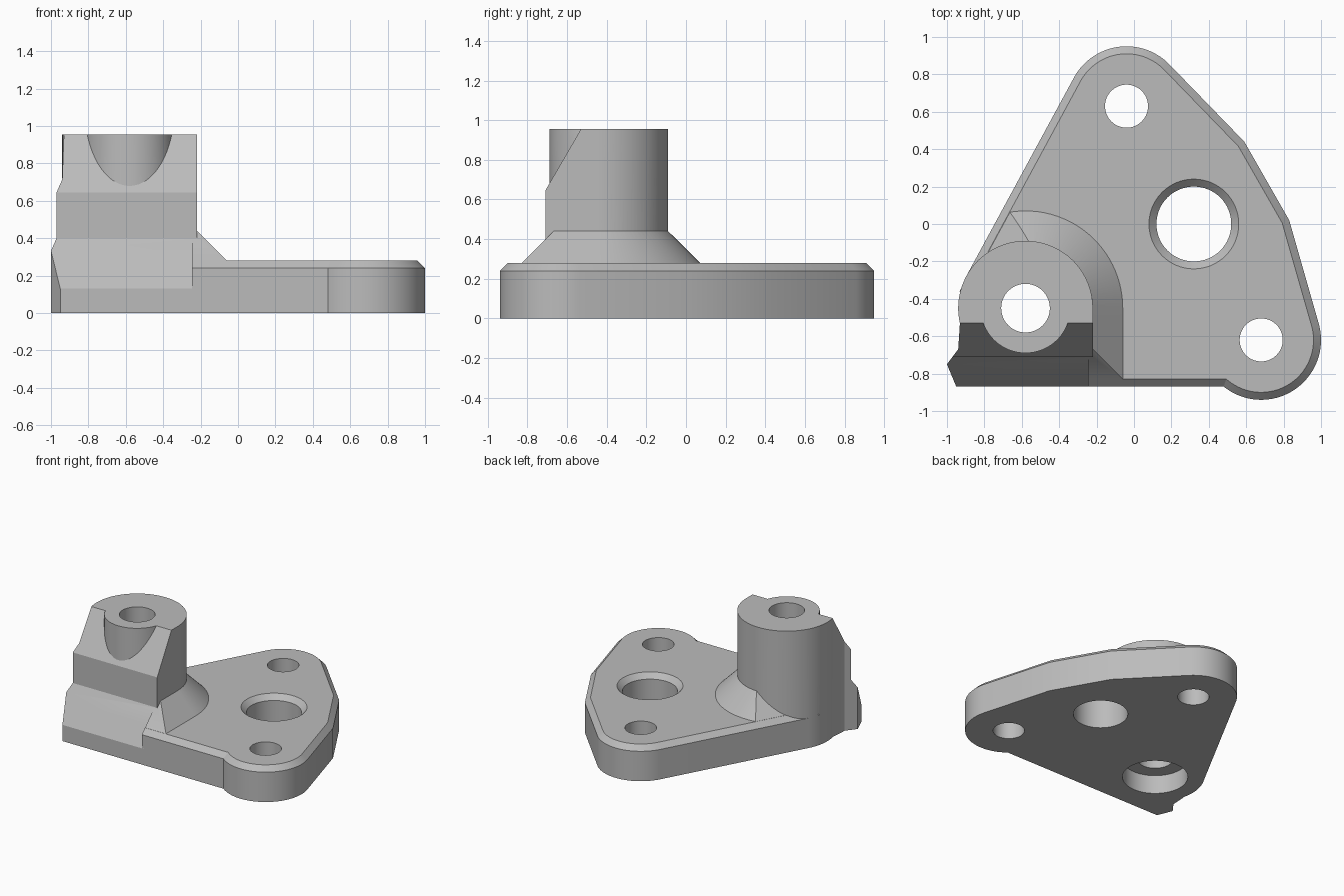
import bpy, bmesh
from math import radians, cos, sin
from mathutils import Vector

if "Cube" in bpy.data.objects:
    bpy.data.objects.remove(bpy.data.objects["Cube"], do_unlink=True)

grey = bpy.data.materials.new("machined_grey")
grey.use_nodes = True
grey.diffuse_color = (0.5, 0.5, 0.5, 1)
grey.node_tree.nodes["Principled BSDF"].inputs["Base Color"].default_value = (0.5, 0.5, 0.5, 1)

TOWER, BACK, RIGHT, BORE = (-0.58, -0.45), (-0.04, 0.63), (0.68, -0.62), (0.32, 0.0)
THICK, TOP, FRONT, CHAMFER = 0.28, 0.955, -0.87, 0.04
TANGENT = 151.5  # direction the straight left wall faces


def arc(centre, r, a0, a1, n=32):
    angles = [radians(a0 + (a1 - a0) * i / n) for i in range(n + 1)]
    return [(centre[0] + r * cos(a), centre[1] + r * sin(a)) for a in angles]


def make_object(name, bm):
    bmesh.ops.recalc_face_normals(bm, faces=bm.faces)
    mesh = bpy.data.meshes.new(name)
    bm.to_mesh(mesh)
    bm.free()
    mesh.materials.append(grey)
    obj = bpy.data.objects.new(name, mesh)
    bpy.context.collection.objects.link(obj)
    return obj


def loft(rings):
    """Closed solid through matching rings of 3D points."""
    bm = bmesh.new()
    loops = [[bm.verts.new(p) for p in ring] for ring in rings]
    for a, b in zip(loops, loops[1:]):
        for i in range(len(a)):
            j = (i + 1) % len(a)
            bm.faces.new((a[i], a[j], b[j], b[i]))
    bm.faces.new(loops[0][::-1])
    bm.faces.new(loops[-1])
    bmesh.ops.recalc_face_normals(bm, faces=bm.faces)
    return bm


def prism(outline, z0, z1):
    return loft([[(x, y, z) for x, y in outline] for z in (z0, z1)])


def side_prism(profile, x0, x1):
    return loft([[(x, y, z) for y, z in profile] for x in (x0, x1)])


def turned(centre, steps):
    """Round solid from (radius, height) steps."""
    return loft([[(x, y, z) for x, y in arc(centre, r, 0, 360, 64)[:-1]] for r, z in steps])


def combine(target, tool, operation):
    mod = target.modifiers.new("combine", "BOOLEAN")
    mod.operation, mod.solver, mod.object = operation, "EXACT", tool
    bpy.context.view_layer.objects.active = target
    bpy.ops.object.modifier_apply(modifier=mod.name)
    bpy.data.objects.remove(tool, do_unlink=True)


# Base plate with a chamfered top rim
outline = [(-0.7, FRONT)]
outline += arc(RIGHT, 0.32, -128.7, 15)
outline += [(0.83, 0.02), (0.59, 0.44)]
outline += arc(BACK, 0.32, 45, TANGENT)
outline += arc(TOWER, 0.36, TANGENT, TANGENT, 1)[:1]
bm = prism(outline, 0, THICK)
rim = [e for e in bm.edges if all(v.co.z > THICK - 0.001 for v in e.verts)]
bmesh.ops.bevel(bm, geom=rim, offset=CHAMFER, offset_type="OFFSET", segments=1,
                affect="EDGES", clamp_overlap=False)
bracket = make_object("mounting_bracket", bm)

# Sloped flare at the foot of the tower, trimmed by the chamfer planes
rings = []
for r, z in ((0.555, 0.245), (0.36, 0.44)):
    ring = [(-0.58, FRONT), (TOWER[0] + r, FRONT)] + arc(TOWER, r, 0, 150, 40)
    rings.append([(x, y, z) for x, y in ring])
bm = loft(rings)
wall = Vector((cos(radians(TANGENT)), sin(radians(TANGENT)), 0))
trims = [(Vector((*TOWER, 0)) + wall * 0.36, wall), (Vector((0, FRONT, 0)), Vector((0, -1, 0)))]
for point, outward in trims:
    point.z = THICK - CHAMFER - 0.002
    cut = bmesh.ops.bisect_plane(bm, geom=bm.verts[:] + bm.edges[:] + bm.faces[:], plane_co=point,
                                 plane_no=outward + Vector((0, 0, 1)), clear_outer=True)
    edges = [g for g in cut["geom_cut"] if isinstance(g, bmesh.types.BMEdge)]
    bmesh.ops.holes_fill(bm, edges=edges, sides=0)
flare = make_object("flare", bm)

# Clear the plate and flare in front of the sloping tower foot
slope = [(-0.95, -0.005), (-0.71, 0.40), (-0.71, 0.6), (-1.1, 0.6), (-1.1, -0.005)]
for part in (bracket, flare):
    combine(part, make_object("slope_cutter", side_prism(slope, -1.2, -0.245)), "DIFFERENCE")

# Tower: plan outline trimmed to its stepped side profile
plan = arc(TOWER, 0.36, 0, 193, 56)
plan += [(-0.94, -0.67), (-1.0, -0.75), (-0.95, FRONT), (-0.22, FRONT)]
tower = make_object("tower", prism(plan, 0, TOP))
profile = [(FRONT, -0.1), (FRONT, 0.13), (-0.71, 0.40), (-0.71, 0.645),
           (-0.53, TOP), (-0.53, 1.1), (0.1, 1.1), (0.1, -0.1)]
combine(tower, make_object("profile_cutter", side_prism(profile, -1.2, 0)), "INTERSECT")
boss = make_object("boss", turned(TOWER, [(0.24, 0.3), (0.24, TOP)]))
combine(tower, boss, "UNION")

combine(bracket, flare, "UNION")
combine(bracket, tower, "UNION")

# Holes: two bolt holes, chamfered main bore, counterbored tower hole
holes = [
    (BACK, [(0.115, -0.1), (0.115, 0.5)]),
    (RIGHT, [(0.115, -0.1), (0.115, 0.5)]),
    (BORE, [(0.20, -0.1), (0.20, 0.24), (0.26, 0.30)]),
    (TOWER, [(0.24, -0.1), (0.24, 0.15), (0.13, 0.15), (0.13, 1.1)]),
]
for centre, steps in holes:
    combine(bracket, make_object("hole_cutter", turned(centre, steps)), "DIFFERENCE")

# Smooth the round walls, keep edges crisp
bpy.ops.object.select_all(action="DESELECT")
bracket.select_set(True)
bpy.context.view_layer.objects.active = bracket
bpy.ops.object.shade_smooth_by_angle(angle=radians(20))
